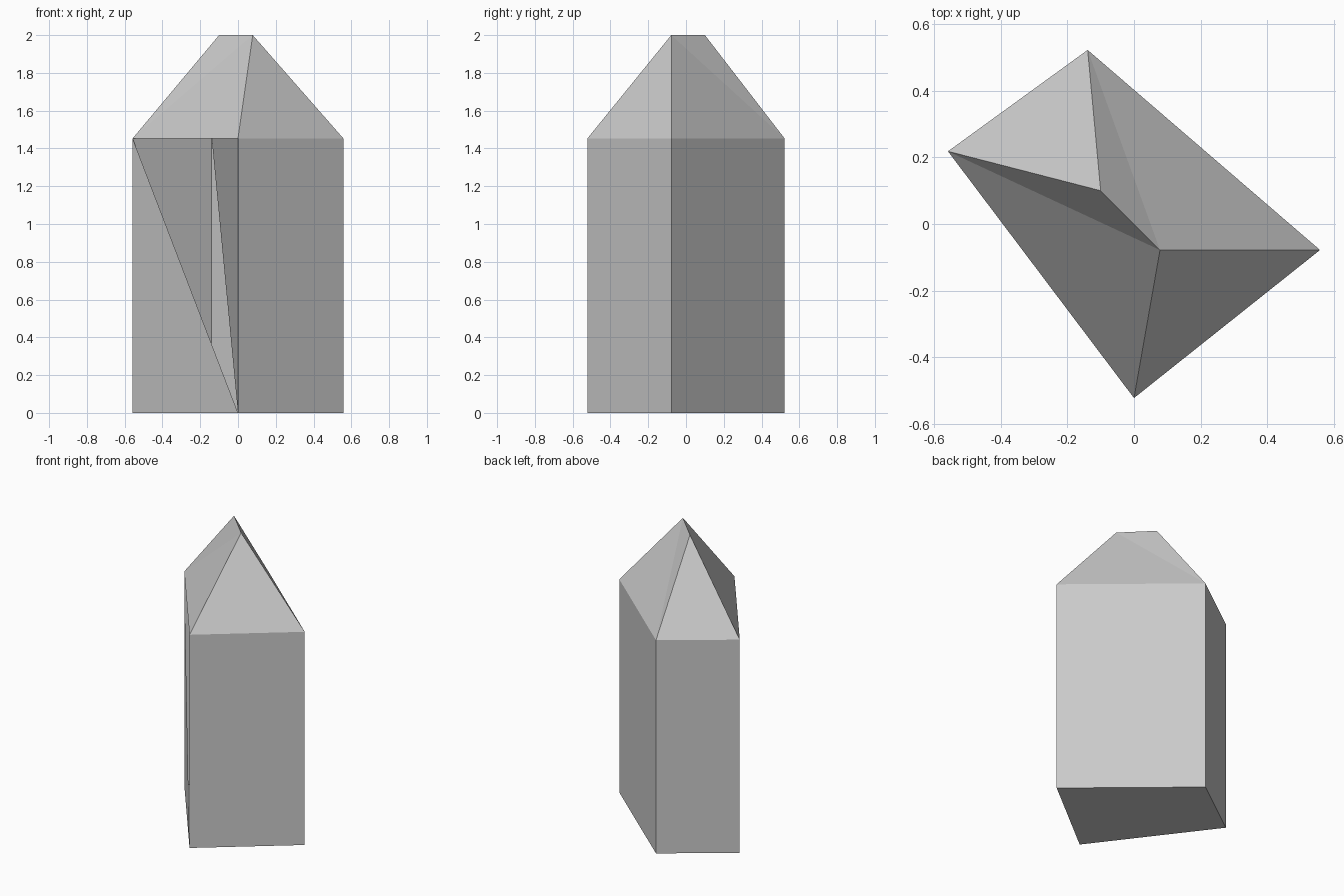
import bpy
import bmesh

if "Cube" in bpy.data.objects:
    bpy.data.objects.remove(bpy.data.objects["Cube"])

SHOULDER = 1.453
TOP = 2.0
# Cross-section, anticlockwise from above: front, right, back, left corners
SECTION = [(0.0, -0.522), (0.558, -0.078), (-0.139, 0.522), (-0.558, 0.218)]
RIDGE = [(0.078, -0.078), (-0.1, 0.1)]


def ring(bm, points, z):
    return [bm.verts.new((x, y, z)) for x, y in points]


def finish(bm, name):
    mesh = bpy.data.meshes.new(name)
    bm.to_mesh(mesh)
    bm.free()
    obj = bpy.data.objects.new(name, mesh)
    bpy.context.collection.objects.link(obj)
    return obj


# Shaft: closed base and three full walls
bm = bmesh.new()
low = ring(bm, SECTION, 0)
high = ring(bm, SECTION, SHOULDER)
bm.faces.new(low[::-1])
for i in range(3):
    bm.faces.new((low[i], low[i + 1], high[i + 1], high[i]))
# Broken front-left wall: lower half only, leaving a triangular opening
bm.faces.new((low[3], low[0], high[3]))
# Fracture plane running inside from the front edge to the back corner
bm.faces.new((low[0], high[0], high[2]))
finish(bm, "crystal_shaft")

# Tip: facets rising from the shoulder to a short slanted ridge
bm = bmesh.new()
front, right, back, left = ring(bm, SECTION, SHOULDER)
ridge_front, ridge_back = ring(bm, RIDGE, TOP)
for facet in (
    (front, right, ridge_front),
    (right, back, ridge_front),
    (back, ridge_back, ridge_front),
    (back, left, ridge_back),
    (left, ridge_front, ridge_back),
    (left, front, ridge_front),
):
    bm.faces.new(facet)
finish(bm, "crystal_tip")
